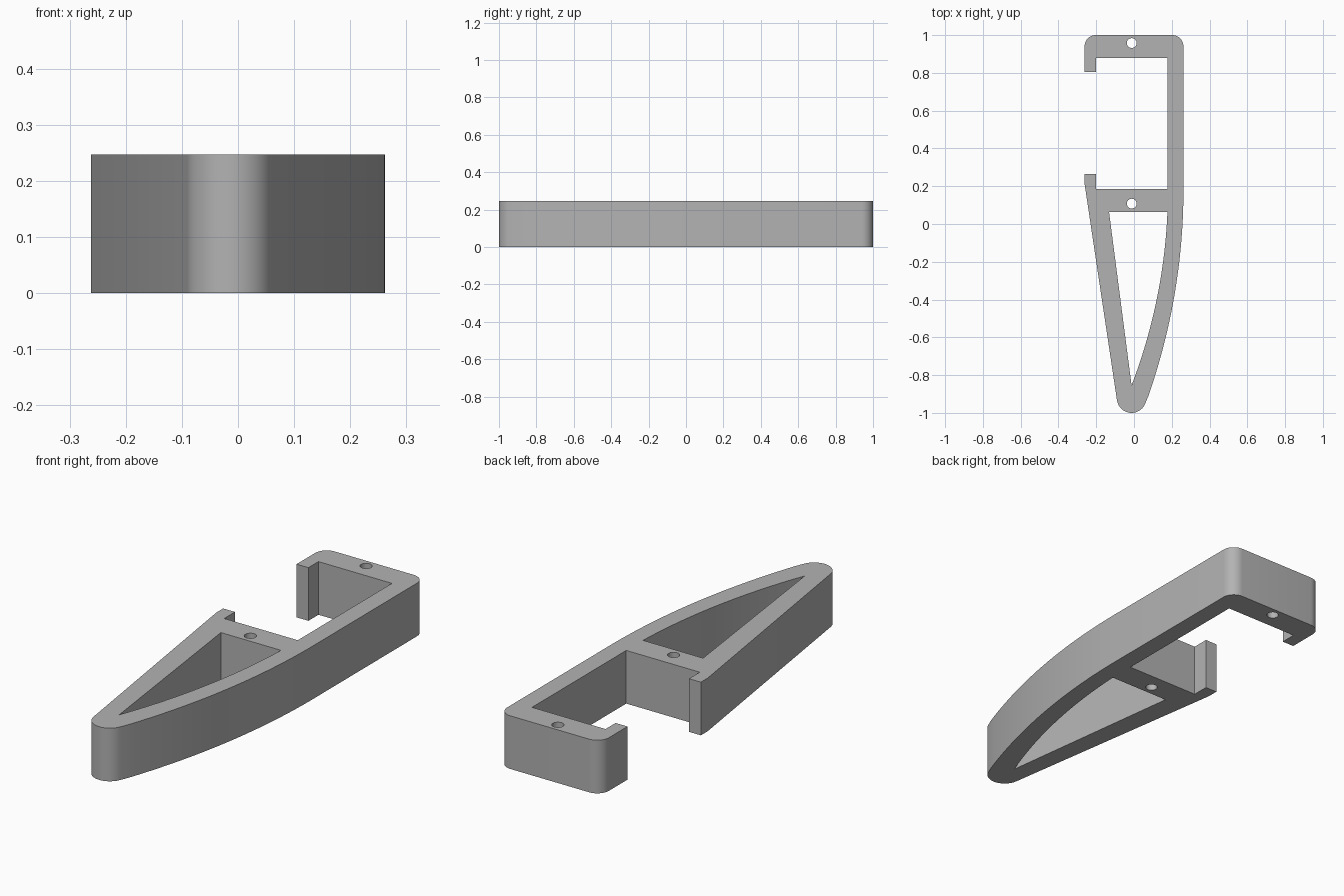
import bpy
import bmesh
from math import cos, sin, radians, asin

HEIGHT = 0.247

cube = bpy.data.objects.get("Cube")
if cube:
    bpy.data.objects.remove(cube, do_unlink=True)


def arc(cx, cy, r, start, end, steps):
    """Points on a circle, angles in degrees."""
    angles = [radians(start + (end - start) * i / steps) for i in range(steps + 1)]
    return [(cx + r * cos(a), cy + r * sin(a)) for a in angles]


def bow(right, r, y_start, y_end, steps):
    """Long shallow arc of the curved side, from y_start down to y_end."""
    cy = 0.185
    a, b = (asin((y - cy) / r) * 57.29578 for y in (y_start, y_end))
    return arc(right - r, cy, r, a, b, steps)


# Outer outline: hooked frame, bowed side, round tip, straight side
outline = (
    [(-0.262, 0.804), (-0.201, 0.804), (-0.201, 0.878), (0.177, 0.878),
     (0.177, 0.186), (-0.201, 0.186), (-0.201, 0.265), (-0.262, 0.265),
     (-0.262, 0.215)]
    + arc(-0.013, -0.922, 0.078, 188.6, 340, 20)
    + bow(0.262, 3.32, -0.949, 0.185, 28)[1:]
    + arc(0.202, 0.94, 0.06, 0, 90, 10)
    + arc(-0.202, 0.94, 0.06, 90, 180, 10)
)

# Window in the tapered half, and two pin holes
window = [(-0.132, 0.063)] + bow(0.1796, 2.9, 0.063, -0.854, 28)
holes = [arc(-0.012, y, 0.026, 0, 345, 23) for y in (0.958, 0.108)]

# Filled flat curve, extruded to full height
curve = bpy.data.curves.new("clip_profile", "CURVE")
curve.dimensions = "2D"
curve.fill_mode = "BOTH"
curve.extrude = HEIGHT / 2
for loop in [outline, window] + holes:
    spline = curve.splines.new("POLY")
    spline.points.add(len(loop) - 1)
    for point, (x, y) in zip(spline.points, loop):
        point.co = (x, y, 0, 1)
    spline.use_cyclic_u = True

profile = bpy.data.objects.new("clip_profile", curve)
bpy.context.collection.objects.link(profile)
bpy.context.view_layer.update()
graph = bpy.context.evaluated_depsgraph_get()
mesh = bpy.data.meshes.new_from_object(profile.evaluated_get(graph))
bpy.data.objects.remove(profile, do_unlink=True)

# Weld walls to caps and rest the body on the ground
bm = bmesh.new()
bm.from_mesh(mesh)
bmesh.ops.remove_doubles(bm, verts=bm.verts, dist=0.0002)
bmesh.ops.translate(bm, verts=bm.verts, vec=(0, 0, HEIGHT / 2))
bmesh.ops.dissolve_limit(bm, angle_limit=0.001, verts=bm.verts, edges=bm.edges)
bmesh.ops.recalc_face_normals(bm, faces=bm.faces)
bm.to_mesh(mesh)
bm.free()

body = bpy.data.objects.new("clip_body", mesh)
bpy.context.collection.objects.link(body)

# Plain grey material
grey = bpy.data.materials.new("light_grey")
grey.use_nodes = True
colour = (0.45, 0.45, 0.45, 1)
grey.diffuse_color = colour
grey.node_tree.nodes["Principled BSDF"].inputs["Base Color"].default_value = colour
mesh.materials.clear()
mesh.materials.append(grey)

# Smooth curved walls, crisp corners
bpy.ops.object.select_all(action="DESELECT")
body.select_set(True)
bpy.context.view_layer.objects.active = body
bpy.ops.object.shade_smooth_by_angle(angle=radians(25))
